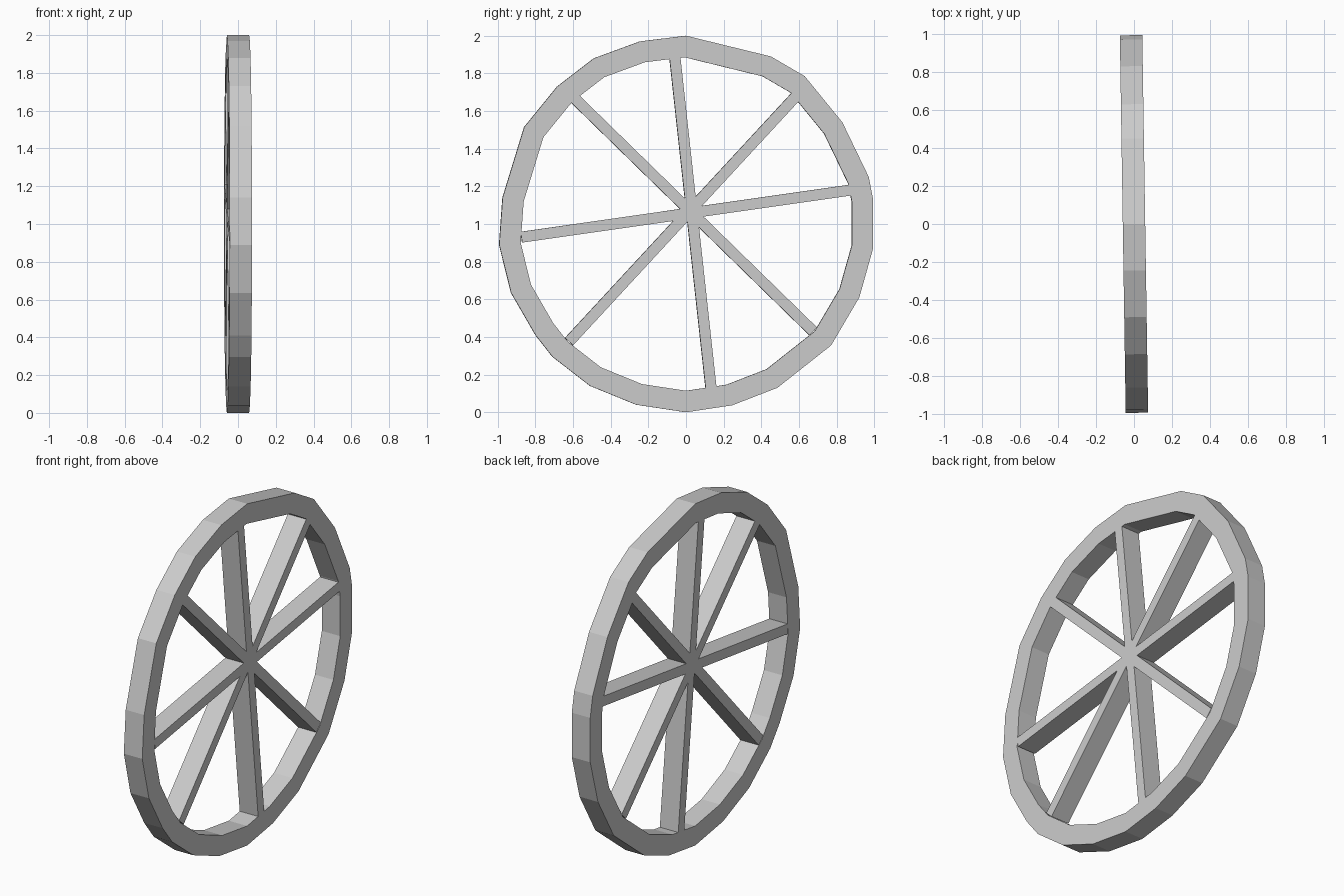
import bpy
import bmesh
from math import atan2
from mathutils import Vector, Matrix

HALF = 0.059        # half the wheel thickness
RIM = 0.113         # radial width of the rim
SPOKE_WIDTH = 0.058
TILT = Matrix.Rotation(0.0155, 4, 'Z')

old = bpy.data.objects.get("Cube")
if old:
    bpy.data.objects.remove(old, do_unlink=True)

grey = bpy.data.materials.new("plain grey")
grey.use_nodes = True
colour = (0.6, 0.6, 0.6, 1)
grey.diffuse_color = colour
grey.node_tree.nodes["Principled BSDF"].inputs["Base Color"].default_value = colour


def finish(bm, name):
    """Turn the bmesh into a flat shaded object, slightly turned about z."""
    bmesh.ops.recalc_face_normals(bm, faces=bm.faces)
    bm.transform(TILT)
    mesh = bpy.data.meshes.new(name)
    bm.to_mesh(mesh)
    bm.free()
    mesh.materials.append(grey)
    obj = bpy.data.objects.new(name, mesh)
    bpy.context.collection.objects.link(obj)
    return obj


def inset_loop(points, width):
    """Offset a clockwise loop inwards by an even width, with mitred corners."""
    result = []
    for i, point in enumerate(points):
        before = (point - points[i - 1]).normalized()
        after = (points[(i + 1) % len(points)] - point).normalized()
        n1 = Vector((before.y, -before.x))
        n2 = Vector((after.y, -after.x))
        result.append(point + (n1 + n2) * width / (1 + n1.dot(n2)))
    return result


# Uneven, hand-cut rim outline (y, z), clockwise from the top
outline = [Vector(p) for p in (
    (0, 2), (.45, 1.89), (.63, 1.785), (.83, 1.54), (.97, 1.25), (.993, 1.13),
    (.993, .87), (.92, .61), (.77, .355), (.485, .13), (.245, .037), (0, 0),
    (-.265, .04), (-.51, .14), (-.71, .295), (-.8, .41), (-.93, .635),
    (-.993, .89), (-.975, 1.14), (-.86, 1.515), (-.685, 1.73), (-.49, 1.88),
    (-.245, 1.97))]
inner = inset_loop(outline, RIM)

# Rim: four rings of vertices joined by quads
bm = bmesh.new()
rings = [[bm.verts.new((x, p.x, p.y)) for p in loop]
         for loop, x in ((outline, HALF), (outline, -HALF),
                         (inner, -HALF), (inner, HALF))]
for r in range(len(rings)):
    a, b = rings[r - 1], rings[r]
    for i in range(len(a)):
        bm.faces.new((a[i - 1], a[i], b[i], b[i - 1]))
finish(bm, "rim")

# Spokes: four bars crossing at the middle, running from rim to rim
bars = {
    "upright_spokes": ((-.06, 1.89), (.133, .125)),
    "rising_spokes": ((.585, 1.68), (-.622, .375)),
    "level_spokes": ((.872, 1.18), (-.875, .93)),
    "falling_spokes": ((-.59, 1.665), (.675, .43)),
}
for name, (start, end) in bars.items():
    start, end = Vector(start), Vector(end)
    middle, along = (start + end) / 2, end - start
    bm = bmesh.new()
    bmesh.ops.create_cube(bm, size=1)
    bm.transform(Matrix.Translation((0, middle.x, middle.y))
                 @ Matrix.Rotation(atan2(along.y, along.x), 4, 'X')
                 @ Matrix.Diagonal((2 * HALF, along.length, SPOKE_WIDTH, 1)))
    finish(bm, name)
